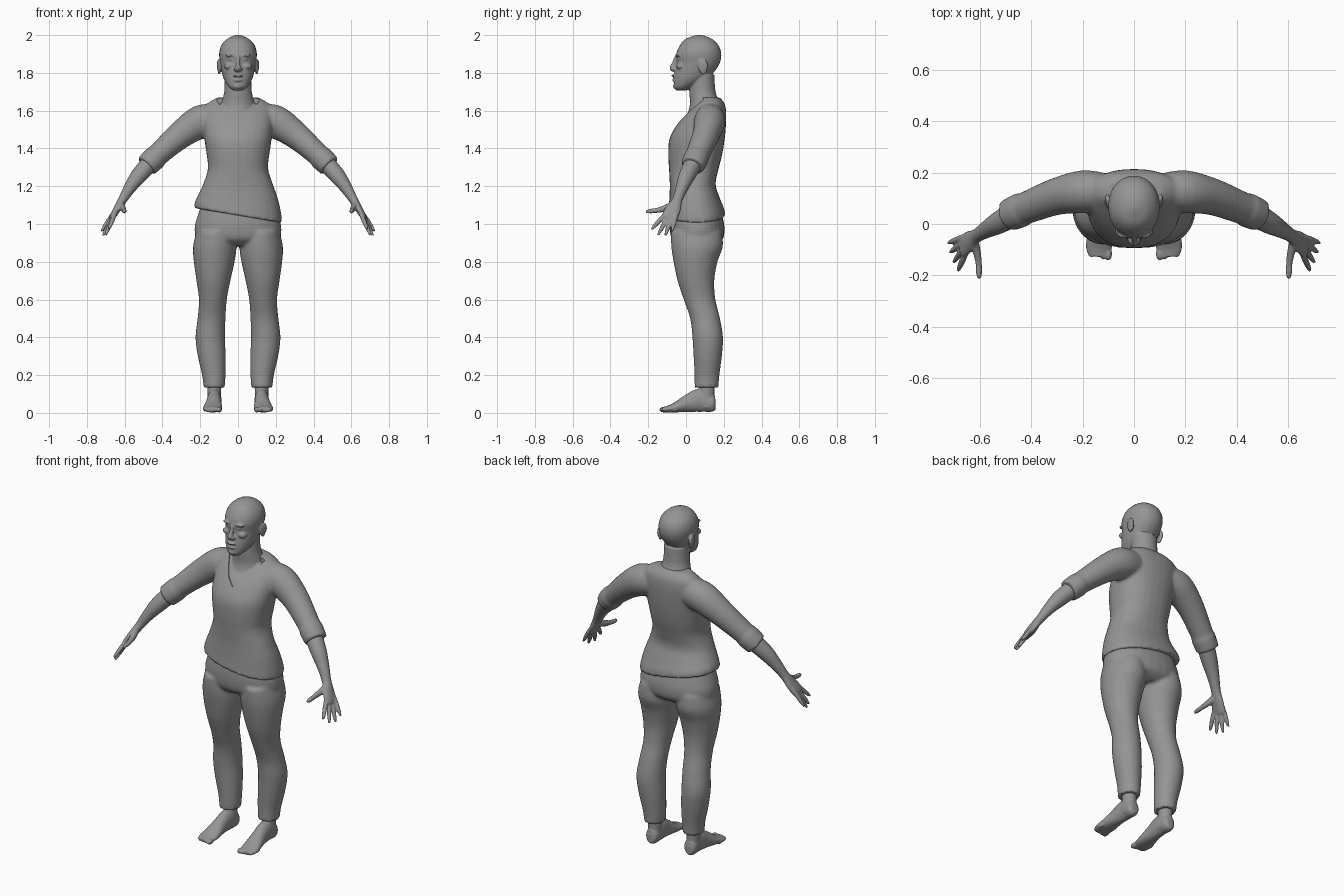
import bpy, bmesh, math
from mathutils import Vector, Matrix

cube = bpy.data.objects.get("Cube")
if cube:
    bpy.data.objects.remove(cube)

grey = bpy.data.materials.new("plain_grey")
grey.use_nodes = True
grey.diffuse_color = (0.3, 0.3, 0.3, 1)
grey.node_tree.nodes["Principled BSDF"].inputs["Base Color"].default_value = (0.3, 0.3, 0.3, 1)
SEG = 28


def smooth_path(rows, steps=5):
    """Pass a smooth curve through rows of numbers."""
    rows = [tuple(r) for r in rows]
    ext = [rows[0]] + rows + [rows[-1]]
    out = []
    for p0, p1, p2, p3 in zip(ext, ext[1:], ext[2:], ext[3:]):
        for k in range(steps):
            t = k / steps
            out.append([b + t / 2 * (c - a + t * (2 * a - 5 * b + 4 * c - d + t * (3 * (b - c) + d - a)))
                        for a, b, c, d in zip(p0, p1, p2, p3)])
    return out + [list(rows[-1])]


def skin_rings(bm, rings, sides):
    """Join rings of points into a closed solid, on one or both sides."""
    for s in sides:
        vs = [[bm.verts.new((p.x * s, p.y, p.z)) for p in ring] for ring in rings]
        for a, b in zip(vs, vs[1:]):
            for i in range(len(a)):
                j = (i + 1) % len(a)
                bm.faces.new((a[i], a[j], b[j], b[i]))
        bm.faces.new(vs[0])
        bm.faces.new(vs[-1])


def column(bm, rows, sides=(1,), power=1.0):
    """Level rings: height, front y, back y, half width, centre x, tilt."""
    rings = []
    for z, yf, yb, rx, cx, tilt in smooth_path([tuple(r) + (0,) * (6 - len(r)) for r in rows]):
        ring = []
        for i in range(SEG):
            a = math.tau * i / SEG
            c, s = math.cos(a), math.sin(a)
            x = cx + rx * math.copysign(abs(c) ** power, c)
            y = (yf + yb) / 2 + (yb - yf) / 2 * math.copysign(abs(s) ** power, s)
            ring.append(Vector((x, y, z + tilt * x)))
        rings.append(ring)
    skin_rings(bm, rings, sides)


def limb(bm, rows, sides=(1, -1), ref=(0, 1, 0), steps=5):
    """Rings square to a path: x, y, z, radius along ref, other radius."""
    path = smooth_path(rows, steps)
    pts = [Vector(p[:3]) for p in path]
    rings = []
    for i, p in enumerate(path):
        t = (pts[min(i + 1, len(pts) - 1)] - pts[max(i - 1, 0)]).normalized()
        u = Vector(ref)
        u = (u - t * u.dot(t)).normalized()
        v = t.cross(u)
        rings.append([pts[i] + u * p[3] * math.cos(math.tau * k / SEG) + v * p[4] * math.sin(math.tau * k / SEG)
                      for k in range(SEG)])
    skin_rings(bm, rings, sides)


def blob(bm, pos, size, sides=(1,), turn=0):
    for s in sides:
        m = (Matrix.Translation((pos[0] * s, pos[1], pos[2])) @ Matrix.Rotation(turn, 4, "X")
             @ Matrix.Diagonal((*size, 1)))
        bmesh.ops.create_uvsphere(bm, u_segments=20, v_segments=14, radius=1, matrix=m)


def finish(bm, name, voxel, relax, cutter=None):
    """Fuse the solids into one smooth skin."""
    bmesh.ops.recalc_face_normals(bm, faces=bm.faces)
    mesh = bpy.data.meshes.new(name)
    bm.to_mesh(mesh)
    bm.free()
    ob = bpy.data.objects.new(name, mesh)
    bpy.context.collection.objects.link(ob)
    rm = ob.modifiers.new("fuse", "REMESH")
    rm.mode, rm.voxel_size = "VOXEL", voxel
    sm = ob.modifiers.new("relax", "SMOOTH")
    sm.factor, sm.iterations = 0.5, relax
    if cutter:
        cut = ob.modifiers.new("neckline", "BOOLEAN")
        cut.operation, cut.object, cut.solver = "DIFFERENCE", cutter, "EXACT"
    bpy.ops.object.select_all(action="DESELECT")
    bpy.context.view_layer.objects.active = ob
    ob.select_set(True)
    for m in list(ob.modifiers):
        bpy.ops.object.modifier_apply(modifier=m.name)
    ob.data.materials.clear()
    ob.data.materials.append(grey)
    bpy.ops.object.shade_smooth_by_angle(angle=math.radians(50))
    return ob


BOTH = (1, -1)
chest = [(1.36, -.094, .19, .165), (1.45, -.088, .205, .178), (1.53, -.045, .212, .185),
         (1.59, .005, .213, .185), (1.635, .05, .205, .165), (1.67, .07, .18, .11)]

# V-shaped neckline cutter
bm = bmesh.new()
skin_rings(bm, [[Vector((x, y, z)) for x, z in ((0, 1.52), (.05, 1.56), (.125, 1.67), (.125, 1.75),
                                                 (-.125, 1.75), (-.125, 1.67), (-.05, 1.56))]
                for y in (-.3, .09)], (1,))
bmesh.ops.recalc_face_normals(bm, faces=bm.faces)
mesh = bpy.data.meshes.new("neckline_cutter")
bm.to_mesh(mesh)
bm.free()
cutter = bpy.data.objects.new("neckline_cutter", mesh)
bpy.context.collection.objects.link(cutter)
cutter.hide_render = True

# Shirt: torso with slanted hem, sleeves and rolled cuffs
bm = bmesh.new()
column(bm, [(1.045, -.096, .208, .232, 0, -.17), (1.08, -.092, .202, .23, 0, -.14),
            (1.14, -.088, .178, .213, 0, -.05), (1.21, -.086, .157, .185),
            (1.29, -.09, .172, .16)] + chest, power=.88)
limb(bm, [(.12, .125, 1.555, .075, .08), (.2, .125, 1.54, .083, .088), (.3, .107, 1.475, .072, .074),
          (.4, .07, 1.388, .064, .062), (.485, .035, 1.308, .058, .056)])
limb(bm, [(.425, .06, 1.363, .06, .058), (.44, .054, 1.35, .067, .064), (.486, .034, 1.306, .063, .061)])
finish(bm, "shirt", .009, 5, cutter)
bpy.data.objects.remove(cutter)

# Trousers: hips and two legs
bm = bmesh.new()
column(bm, [(.885, -.03, .15, .13), (.92, -.074, .195, .215), (.98, -.086, .204, .23),
            (1.05, -.083, .19, .212), (1.13, -.07, .165, .185)], power=.92)
column(bm, [(.135, .045, .172, .056, .126), (.2, .045, .177, .062, .128), (.3, .04, .19, .074, .139),
            (.4, .034, .196, .078, .147), (.5, .022, .18, .074, .14), (.6, -.012, .156, .074, .133),
            (.7, -.045, .15, .09, .13), (.8, -.066, .167, .108, .126), (.88, -.078, .195, .115, .123),
            (.96, -.08, .19, .1, .12)], sides=BOTH)
finish(bm, "trousers", .009, 4)

# Head, neck and upper chest
bm = bmesh.new()
column(bm, [(z, yf + .006, yb - .012, rx - .012) for z, yf, yb, rx in chest[1:-1]], power=.88)
column(bm, [(1.56, .0, .18, .1), (1.63, .02, .18, .09), (1.7, .018, .157, .073), (1.79, .02, .15, .07)])
column(bm, [(1.706, -.05, .0, .022), (1.724, -.063, .035, .048), (1.76, -.064, .1, .072),
            (1.8, -.06, .145, .085), (1.85, -.051, .178, .094), (1.9, -.052, .187, .1),
            (1.945, -.033, .173, .089), (1.978, -.004, .14, .06), (1.996, .04, .1, .025),
            (2, .06, .08, .008)], power=.95)
limb(bm, [(0, -.048, 1.89, .009, .01), (0, -.063, 1.85, .011, .012), (0, -.074, 1.826, .015, .013),
          (0, -.062, 1.812, .016, .01)], sides=(1,), ref=(1, 0, 0))
blob(bm, (.014, -.064, 1.82), (.01, .013, .009), BOTH)
blob(bm, (.037, -.04, 1.893), (.03, .016, .008), BOTH)
blob(bm, (.035, -.034, 1.873), (.015, .015, .009), BOTH)
blob(bm, (.048, -.03, 1.835), (.026, .022, .018), BOTH)
blob(bm, (0, -.064, 1.785), (.027, .014, .007))
blob(bm, (0, -.061, 1.761), (.024, .014, .007))
blob(bm, (0, -.054, 1.73), (.024, .015, .015))
blob(bm, (.099, .088, 1.832), (.01, .024, .042), BOTH, .2)
blob(bm, (.104, .1, 1.842), (.009, .016, .03), BOTH, .2)
finish(bm, "head_and_neck", .005, 2)

# Forearms and hands
bm = bmesh.new()
limb(bm, [(.44, .055, 1.35, .05, .048), (.52, .008, 1.262, .044, .044), (.57, -.02, 1.195, .034, .033),
          (.61, -.045, 1.13, .027, .024), (.638, -.066, 1.083, .04, .02), (.663, -.085, 1.04, .044, .016),
          (.67, -.09, 1.025, .036, .012)])
knuckles = [(.657, -.121, 1.04), (.664, -.099, 1.032), (.669, -.077, 1.032), (.67, -.054, 1.042)]
tips = [(.684, -.182, .972), (.7, -.148, .942), (.714, -.11, .938), (.722, -.074, .962)]
for knuckle, tip in zip(knuckles, tips):
    a, b = Vector(knuckle), Vector(tip)
    limb(bm, [(*a.lerp(b, t), r, r) for t, r in ((-.2, .011), (.3, .012), (.7, .0105), (1, .006))], steps=3)
limb(bm, [(.622, -.06, 1.105, .017, .02), (.61, -.11, 1.083, .015, .018), (.603, -.155, 1.072, .012, .013),
          (.602, -.19, 1.068, .012, .012), (.601, -.212, 1.066, .006, .007)], ref=(1, 0, 0))
finish(bm, "forearms_and_hands", .005, 2)

# Ankles, feet and toes
bm = bmesh.new()
column(bm, [(.03, .07, .15, .036, .125), (.09, .07, .15, .036, .125), (.2, .068, .15, .04, .127)], sides=BOTH)
limb(bm, [(.125, .157, .045, .018, .025), (.125, .14, .047, .036, .044), (.125, .08, .066, .038, .062),
          (.128, .02, .053, .04, .05), (.132, -.045, .032, .049, .03), (.136, -.09, .021, .051, .019),
          (.134, -.125, .017, .04, .013)], ref=(1, 0, 0))
for i in range(5):
    blob(bm, (.1 + .018 * i, -.116 + .005 * i * i * .6, .017), (.015 - .0012 * i, .026, .015 - .001 * i), BOTH)
finish(bm, "feet", .005, 2)
